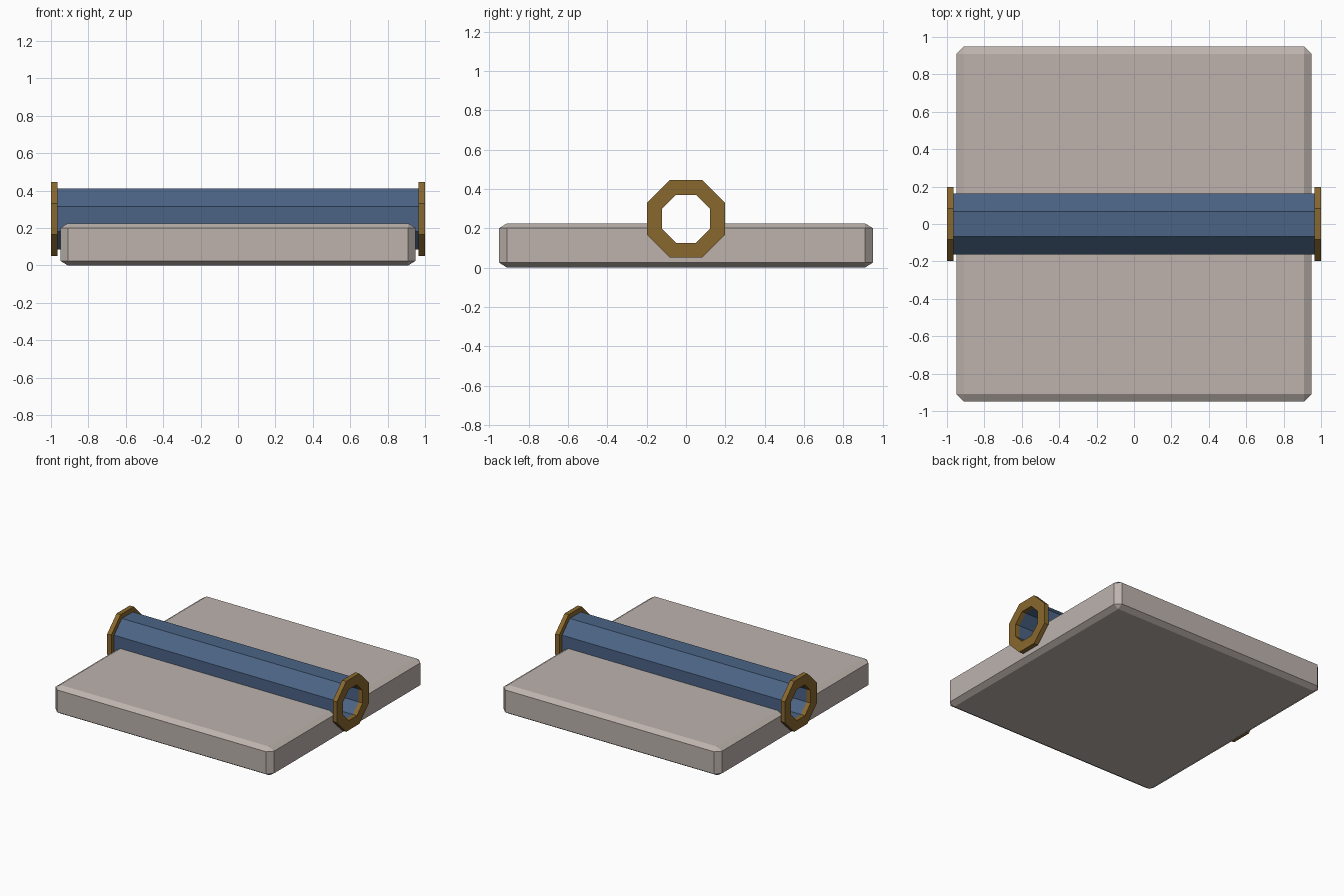
import bpy, bmesh, math
from mathutils import Vector

if "Cube" in bpy.data.objects:
    bpy.data.objects.remove(bpy.data.objects["Cube"])

PIPE_Z = 0.248


def material(name, rgb):
    m = bpy.data.materials.new(name)
    m.diffuse_color = (*rgb, 1.0)
    m.use_nodes = True
    m.node_tree.nodes["Principled BSDF"].inputs["Base Color"].default_value = m.diffuse_color
    return m


stone = material("warm grey", (0.51, 0.45, 0.42))
blue = material("slate blue", (0.07, 0.127, 0.235))
brass = material("brass", (0.25, 0.138, 0.026))


def finish(bm, name, mat):
    bmesh.ops.recalc_face_normals(bm, faces=bm.faces)
    me = bpy.data.meshes.new(name)
    bm.to_mesh(me)
    bm.free()
    me.materials.append(mat)
    ob = bpy.data.objects.new(name, me)
    bpy.context.collection.objects.link(ob)
    return ob


def octagon(bm, x, apothem):
    """Ring of eight vertices around the x axis, flats on top and sides."""
    r = apothem / math.cos(math.pi / 8)
    angles = [math.pi / 8 + i * math.pi / 4 for i in range(8)]
    return [bm.verts.new((x, r * math.cos(a), PIPE_Z + r * math.sin(a))) for a in angles]


def tube(name, x0, x1, outer, inner, mat):
    """Octagonal tube along x; solid when inner is 0."""
    bm = bmesh.new()
    if inner:
        loops = [octagon(bm, x, a) for x, a in
                 ((x0, inner), (x0, outer), (x1, outer), (x1, inner))]
        pairs = zip(loops, loops[1:] + loops[:1])
    else:
        a, b = octagon(bm, x0, outer), octagon(bm, x1, outer)
        bm.faces.new(a)
        bm.faces.new(b)
        pairs = [(a, b)]
    for p, q in pairs:
        for i in range(8):
            j = (i + 1) % 8
            bm.faces.new((p[i], p[j], q[j], q[i]))
    return finish(bm, name, mat)


# Chamfered base slab: bevelled tall, then flattened so the chamfer is shallow
bm = bmesh.new()
bmesh.ops.create_cube(bm, size=1)
bmesh.ops.scale(bm, vec=(1.9, 1.9, 0.36), verts=bm.verts)
bmesh.ops.bevel(bm, geom=bm.edges[:], offset=0.04, segments=1,
                affect='EDGES', profile=0.5)
bmesh.ops.scale(bm, vec=(1, 1, 0.625), verts=bm.verts)
bmesh.ops.translate(bm, vec=Vector((0, 0, 0.1125)), verts=bm.verts)
slab = finish(bm, "base_slab", stone)

# Groove through the slab so the pipe stays open end to end
cutter = tube("groove_cutter", -1.2, 1.2, 0.145, 0, stone)
cutter.hide_render = True
mod = slab.modifiers.new("groove", 'BOOLEAN')
mod.operation = 'DIFFERENCE'
mod.solver = 'EXACT'
mod.object = cutter
bpy.context.view_layer.objects.active = slab
bpy.ops.object.modifier_apply(modifier=mod.name)
bpy.data.objects.remove(cutter)

# Hollow pipe and its end collars
tube("pipe", -0.966, 0.966, 0.163, 0.122, blue)
for side, name in ((-1, "left_collar"), (1, "right_collar")):
    tube(name, side * 0.964, side * 1.0, 0.198, 0.122, brass)
